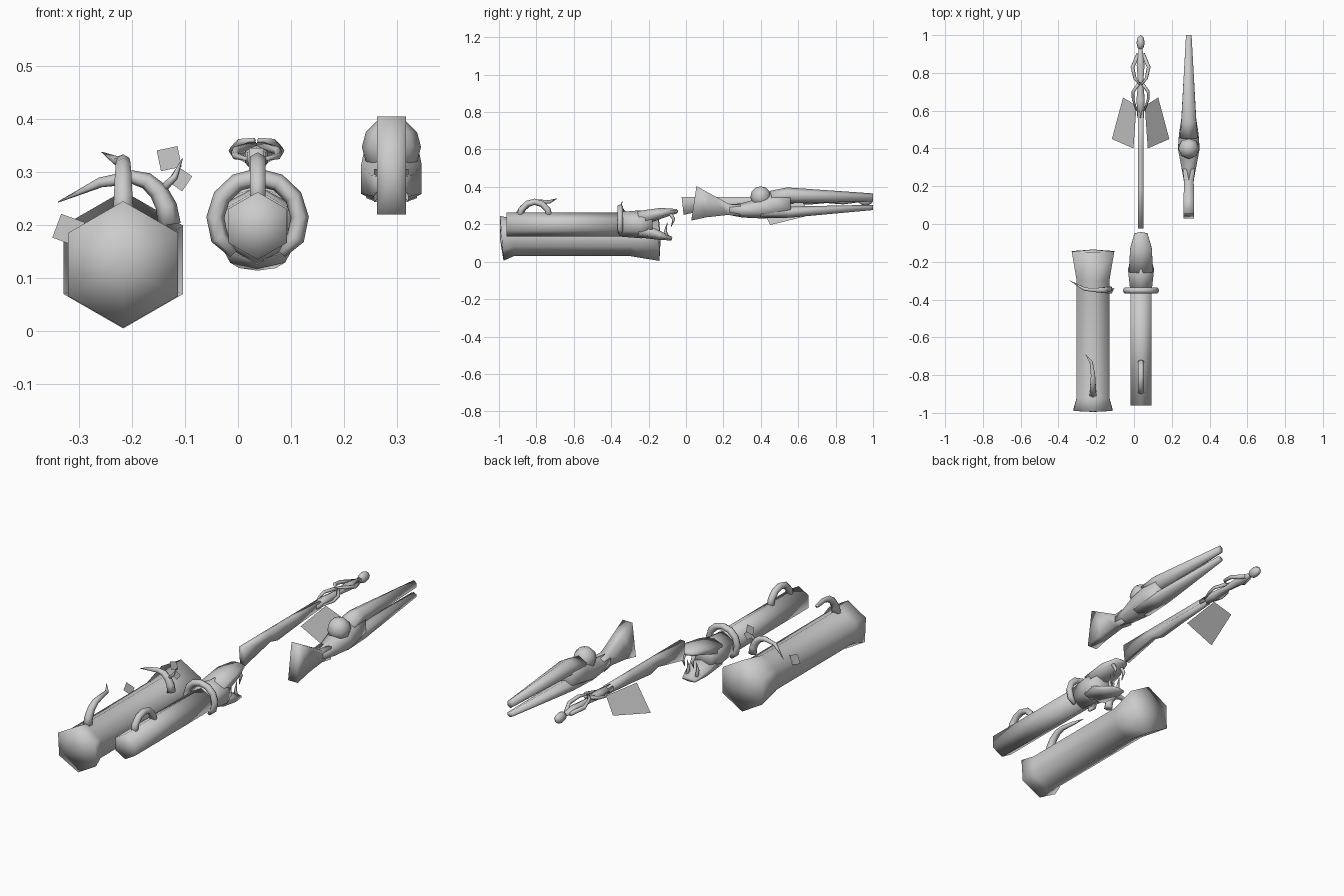
import bpy, bmesh, math
from mathutils import Vector, Matrix

cube = bpy.data.objects.get("Cube")
if cube:
    bpy.data.objects.remove(cube, do_unlink=True)

GREY = (0.6, 0.6, 0.6, 1)
mat = bpy.data.materials.new("plain grey")
mat.use_nodes = True
mat.diffuse_color = GREY
mat.node_tree.nodes["Principled BSDF"].inputs["Base Color"].default_value = GREY

ACROSS, FORWARD, UP = Vector((1, 0, 0)), Vector((0, 1, 0)), Vector((0, 0, 1))
MIRRORED = (("left", 1), ("right", -1))

# Centre lines of the four long pieces
LARGE_X, SLIM_X, FIGURE_X, DAGGER_X = -0.217, 0.037, 0.035, 0.29


def finish(bm, name, smooth=True):
    bmesh.ops.recalc_face_normals(bm, faces=bm.faces)
    for face in bm.faces:
        face.smooth = smooth
    mesh = bpy.data.meshes.new(name)
    bm.to_mesh(mesh)
    bm.free()
    mesh.materials.append(mat)
    obj = bpy.data.objects.new(name, mesh)
    bpy.context.collection.objects.link(obj)


def loft(name, path, sizes, reference=ACROSS, sides=6, dome=0.0):
    """Sweep a polygon along a path; sizes are (width, height) radii."""
    bm = bmesh.new()
    points = [Vector(p) for p in path]
    last = len(points) - 1
    rings = []
    # Four-sided sections are boxes, the others stand on a corner
    offset = math.pi / 4 if sides == 4 else math.pi / 2
    for i, (point, (width, height)) in enumerate(zip(points, sizes)):
        tangent = (points[min(i + 1, last)] - points[max(i - 1, 0)]).normalized()
        u = (reference - tangent * reference.dot(tangent)).normalized()
        v = tangent.cross(u)
        ring = []
        for k in range(sides):
            angle = math.tau * k / sides + offset
            ring.append(bm.verts.new(
                point + u * width * math.cos(angle) + v * height * math.sin(angle)))
        rings.append(ring)
    for a, b in zip(rings, rings[1:]):
        for k in range(sides):
            j = (k + 1) % sides
            bm.faces.new((a[k], a[j], b[j], b[k]))
    # Closed ends, fanned from a centre point
    for ring, end, inner in ((rings[0], points[0], points[1]),
                             (rings[-1], points[-1], points[-2])):
        tip = bm.verts.new(end + (end - inner).normalized() * dome)
        for k in range(sides):
            bm.faces.new((ring[k], ring[(k + 1) % sides], tip))
    finish(bm, name)


def beam(name, x, rows, **options):
    """Straight piece along y from rows of (y, z, width, height)."""
    loft(name, [(x, y, z) for y, z, width, height in rows],
         [(width, height) for y, z, width, height in rows], **options)


def horn(name, path, thick, tip=0.001, reference=ACROSS):
    """Bent spike that narrows towards its tip along a rounded curve."""
    last = len(path) - 1
    radii = [tip + (thick - tip) * math.sqrt(1 - i / last) for i in range(last + 1)]
    loft(name, path, [(r, r) for r in radii], reference)


def arc(centre, across, radius, rise, start, end, steps):
    """Elliptic arc in the plane of the given axis and the vertical."""
    points = []
    for i in range(steps + 1):
        angle = math.radians(start + (end - start) * i / steps)
        points.append(Vector(centre) + across * radius * math.cos(angle)
                      + UP * rise * math.sin(angle))
    return points


def ball(name, centre, radii):
    bm = bmesh.new()
    bmesh.ops.create_uvsphere(bm, u_segments=8, v_segments=6, radius=1)
    bmesh.ops.scale(bm, vec=radii, verts=bm.verts)
    bmesh.ops.translate(bm, vec=centre, verts=bm.verts)
    finish(bm, name)


def sheet(name, corners):
    bm = bmesh.new()
    bm.faces.new([bm.verts.new(corner) for corner in corners])
    finish(bm, name, smooth=False)


# Large flared barrel
beam("large_barrel", LARGE_X, [
    (-0.985, 0.125, 0.12, 0.12), (-0.92, 0.13, 0.1, 0.1),
    (-0.3, 0.13, 0.1, 0.1), (-0.145, 0.134, 0.13, 0.13)], dome=0.01)

# Curved horn handle on the large barrel, its tip bent sideways
handle = arc((LARGE_X, -0.8, 0.21), FORWARD, 0.1, 0.11, 180, 90, 4)
handle += [(LARGE_X - 0.01, -0.73, 0.32), (LARGE_X - 0.04, -0.69, 0.337)]
horn("large_horn_handle", handle, thick=0.022)

# Side horn wrapping across the large barrel
wrap = arc((-0.2, -0.35, 0.2), ACROSS, 0.07, 0.09, 0, 90, 4)
wrap += [(-0.26, -0.345, 0.28), (-0.34, -0.3, 0.243)]
horn("side_horn", wrap, thick=0.022, reference=FORWARD)
horn("side_spike", [(-0.14, -0.35, 0.27), (-0.12, -0.35, 0.29), (-0.105, -0.34, 0.325)],
     thick=0.008, reference=FORWARD)

# Small loose scales
for name, centre, half, tilt in (
        ("upper_scale", (-0.13, -0.33, 0.325), 0.02, -0.2),
        ("lower_scale", (-0.11, -0.34, 0.287), 0.017, 0.6),
        ("outer_scale", (-0.32, -0.42, 0.19), 0.024, 0.35)):
    turn = Matrix.Rotation(tilt, 3, 'Y')
    side, rise = turn @ ACROSS * half, turn @ UP * half
    middle = Vector(centre)
    sheet(name, [middle - side - rise, middle + side - rise,
                 middle + side + rise, middle - side + rise])

# Slim barrel with arched handle
barrel_radius = 0.064
beam("slim_barrel", SLIM_X, [(y, 0.198, barrel_radius, barrel_radius) for y in (-0.96, -0.33)])
arch = arc((SLIM_X, -0.81, 0.24), FORWARD, 0.08, 0.08, 180, 0, 6)
loft("slim_handle", arch, [(0.017, 0.017)] * len(arch))

# Open collar ring around the slim barrel, thin at both ends
collar = arc((SLIM_X, -0.352, 0.21), ACROSS, 0.08, 0.08, -55, 235, 10)
thick = [0.008] + [0.017] * (len(collar) - 2) + [0.008]
loft("collar_ring", collar, [(r, r) for r in thick], reference=FORWARD)

# Beast head with open jaws and fangs
beam("head", SLIM_X, [
    (-0.35, 0.2, 0.066, 0.066), (-0.24, 0.2, 0.08, 0.075), (-0.18, 0.2, 0.06, 0.05)])
beam("upper_jaw", SLIM_X, [
    (-0.25, 0.23, 0.074, 0.042), (-0.13, 0.26, 0.066, 0.028), (-0.05, 0.27, 0.04, 0.012)],
    dome=0.008)
beam("lower_jaw", SLIM_X, [
    (-0.25, 0.17, 0.074, 0.04), (-0.14, 0.14, 0.06, 0.024), (-0.075, 0.123, 0.04, 0.01)])
for side, sign in MIRRORED:
    x = SLIM_X + sign * 0.026
    horn(side + "_upper_fang", [(x, -0.085, 0.26), (x, -0.065, 0.225), (x, -0.08, 0.185)],
         thick=0.011)
    horn(side + "_lower_fang", [(x, -0.1, 0.13), (x, -0.11, 0.165), (x, -0.1, 0.21)],
         thick=0.01)

# Figure: flat trailing tail with a level back and a wavy lower edge
back = 0.345
tail = []
for y, low in ((-0.018, 0.25), (0.19, 0.295), (0.25, 0.28), (0.4, 0.295), (0.6, 0.31)):
    # Box corners lie at the radius over root two
    tail.append((y, (back + low) / 2, 0.02, (back - low) / math.sqrt(2)))
beam("figure_tail", FIGURE_X, tail, sides=4)

# Figure body: hips, waist, shoulders, neck
body = []
for y, radius in ((0.56, 0.02), (0.66, 0.025), (0.75, 0.016), (0.84, 0.024), (0.93, 0.011)):
    body.append((y, 0.328, radius, radius * 0.9))
beam("figure_body", FIGURE_X, body)
ball("figure_head", (FIGURE_X, 0.96, 0.327), (0.022, 0.04, 0.026))

# Arms, sashes and folded wings, one pair each
for side, sign in MIRRORED:
    def mirrored(points):
        return [(FIGURE_X + sign * x, y, z) for x, y, z in points]

    horn(side + "_arm", mirrored([
        (0.012, 0.9, 0.325), (0.043, 0.83, 0.34), (0.03, 0.77, 0.355), (0.005, 0.74, 0.36)]),
        thick=0.011, tip=0.005, reference=UP)
    horn(side + "_sash", mirrored([
        (0.005, 0.75, 0.35), (0.04, 0.7, 0.34), (0.04, 0.66, 0.33), (0.02, 0.6, 0.325)]),
        thick=0.009, tip=0.004, reference=UP)
    wing_outline = ((0.093, 0.67), (0.022, 0.625), (0.038, 0.4), (0.152, 0.45))
    sheet(side + "_wing", mirrored([(x, y, 0.336 - 0.92 * x) for x, y in wing_outline]))

# Dagger: flared box grip, guard, two blades and an orb
beam("dagger_grip", DAGGER_X, [
    (0.042, 0.312, 0.039, 0.132), (0.12, 0.3, 0.038, 0.09),
    (0.23, 0.278, 0.037, 0.04), (0.29, 0.274, 0.046, 0.044)], sides=4)
beam("dagger_guard", DAGGER_X, [
    (0.23, 0.278, 0.03, 0.028), (0.3, 0.274, 0.045, 0.038),
    (0.4, 0.286, 0.066, 0.056), (0.47, 0.305, 0.06, 0.07), (0.56, 0.31, 0.045, 0.065)])
beam("upper_blade", DAGGER_X, [
    (0.46, 0.335, 0.054, 0.045), (0.54, 0.355, 0.046, 0.042), (1, 0.343, 0.017, 0.022)])
beam("lower_blade", DAGGER_X, [
    (0.4, 0.268, 0.056, 0.035), (0.55, 0.265, 0.046, 0.03), (1, 0.29, 0.017, 0.014)])
orb_radius = 0.056
ball("dagger_orb", (DAGGER_X, 0.4, 0.347), [orb_radius] * 3)
